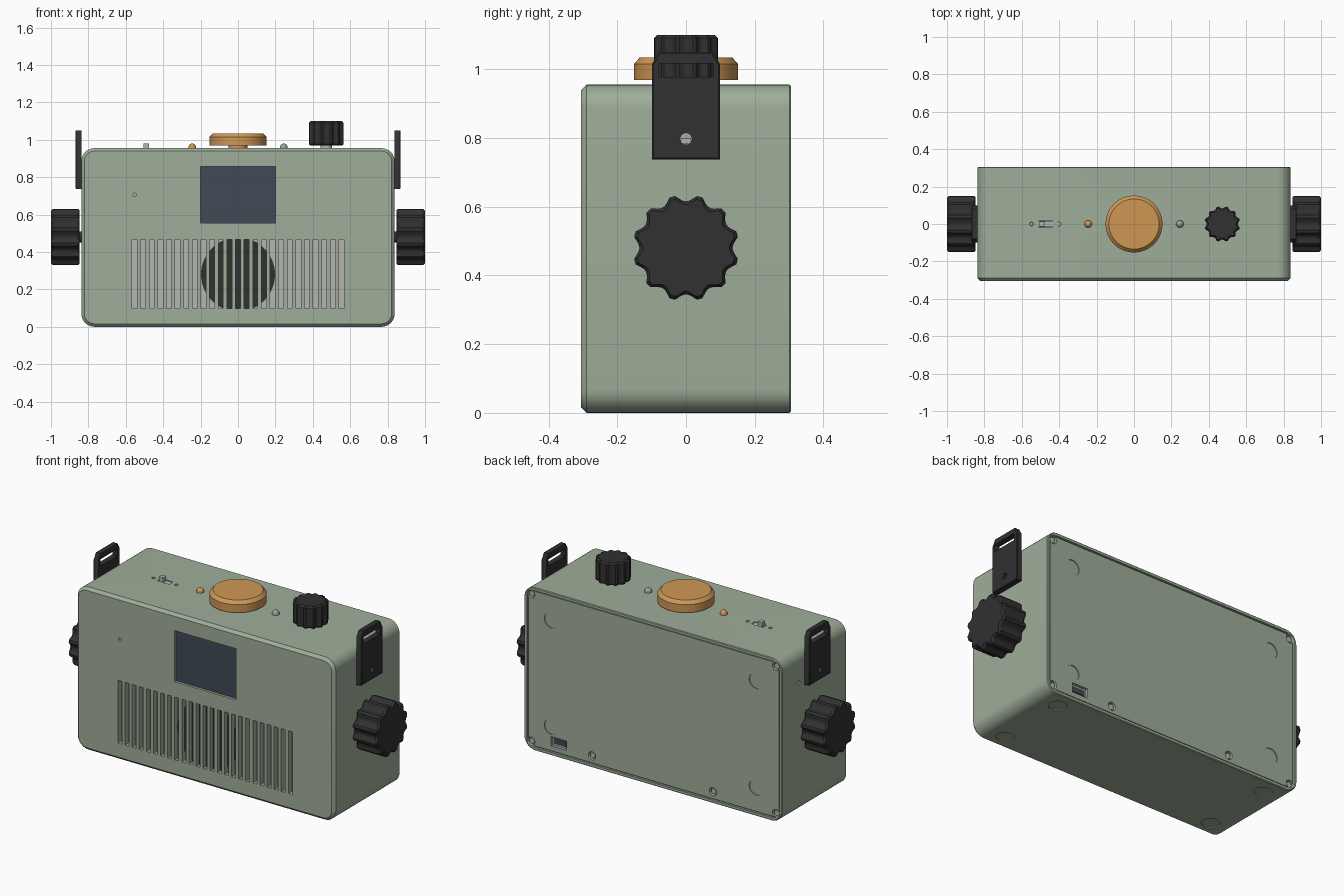
import bpy, bmesh, math
from mathutils import Vector

if "Cube" in bpy.data.objects:
    bpy.data.objects.remove(bpy.data.objects["Cube"])


def material(name, rgb):
    m = bpy.data.materials.new(name)
    m.use_nodes = True
    col = [(c / 255) ** 2.2 for c in rgb] + [1]
    m.diffuse_color = col
    m.node_tree.nodes["Principled BSDF"].inputs["Base Color"].default_value = col
    return m


GREEN = material("sage_green", (157, 172, 152))
BLACK = material("charcoal", (52, 52, 52))
ORANGE = material("orange", (206, 150, 86))
GREY = material("light_grey", (178, 179, 178))
SCREEN = material("dark_blue_glass", (66, 75, 87))
LENS = material("pale_lens", (150, 162, 150))


# Outline makers: each returns a function of inset
def rounded(w, h, r, steps=8):
    def outline(inset):
        rad = max(r - inset, 0.001)
        pts = []
        for k, (sx, sy) in enumerate(((1, 1), (-1, 1), (-1, -1), (1, -1))):
            for i in range(steps + 1):
                a = math.pi / 2 * (k + i / steps)
                pts.append((sx * (w / 2 - inset - rad) + rad * math.cos(a),
                            sy * (h / 2 - inset - rad) + rad * math.sin(a)))
        return pts
    return outline


def box(w, h):
    return lambda i: [(sx * (w / 2 - i), sy * (h / 2 - i))
                      for sx, sy in ((1, 1), (-1, 1), (-1, -1), (1, -1))]


def circle(r, n=32):
    return lambda i: [((r - i) * math.cos(math.tau * k / n),
                       (r - i) * math.sin(math.tau * k / n)) for k in range(n)]


def fluted(r, lobes=12, steps=10):
    def outline(inset):
        pts = []
        for k in range(lobes * steps):
            t = (k % steps) / steps - 0.5
            scoop = max(0, 1 - (t / 0.38) ** 2) * r * 0.12
            a = math.tau * (k / steps + 0.5) / lobes
            pts.append(((r - scoop - inset) * math.cos(a),
                        (r - scoop - inset) * math.sin(a)))
        return pts
    return outline


# Loft an outline along an axis through (position, inset) sections
def loft(bm, outline, sections, axis, u=0, v=0):
    place = {"x": lambda p, a, b: (p, a, b),
             "y": lambda p, a, b: (a, p, b),
             "z": lambda p, a, b: (a, b, p)}[axis]
    rings = [[bm.verts.new(place(pos, a + u, b + v)) for a, b in outline(inset)]
             for pos, inset in sections]
    faces = [bm.faces.new(rings[0]), bm.faces.new(rings[-1])]
    n = len(rings[0])
    for lo, hi in zip(rings, rings[1:]):
        for i in range(n):
            faces.append(bm.faces.new((lo[i], lo[(i + 1) % n], hi[(i + 1) % n], hi[i])))
    bmesh.ops.recalc_face_normals(bm, faces=faces)


def finish(name, bm, mat, smooth=True):
    me = bpy.data.meshes.new(name)
    bm.to_mesh(me)
    bm.free()
    me.materials.append(mat)
    ob = bpy.data.objects.new(name, me)
    bpy.context.collection.objects.link(ob)
    select(ob)
    if smooth:
        bpy.ops.object.shade_smooth_by_angle(angle=math.radians(30))
    return ob


def select(ob):
    bpy.ops.object.select_all(action="DESELECT")
    ob.select_set(True)
    bpy.context.view_layer.objects.active = ob


def part(name, mat, outline, sections, axis, u=0, v=0):
    bm = bmesh.new()
    loft(bm, outline, sections, axis, u, v)
    return finish(name, bm, mat)


def cut(ob, bm):
    cutter = finish("cutter", bm, ob.data.materials[0], False)
    cutter.hide_render = True
    select(ob)
    mod = ob.modifiers.new("cut", "BOOLEAN")
    mod.operation, mod.solver, mod.object = "DIFFERENCE", "EXACT", cutter
    bpy.ops.object.modifier_apply(modifier=mod.name)
    bpy.data.objects.remove(cutter)


W, H, F, B = 1.675, 0.955, -0.305, 0.305
MID = H / 2
screws = [(x, z) for x in (-0.795, 0.795) for z in (0.046, 0.909)]
screws += [(0.4, 0.065), (-0.385, 0.065)]

# Case with chamfered front and a grooved back lid
body = part("case", GREEN, rounded(W, H, 0.07),
            [(F, 0.016), (F + 0.016, 0), (B - 0.004, 0), (B, 0.004), (B, 0.018),
             (B - 0.012, 0.018), (B - 0.012, 0.024), (B - 0.005, 0.024)], "y", 0, MID)

# Openings in the case
cuts = bmesh.new()
for i in range(-12, 13):
    loft(cuts, box(0.026, 0.368), [(F - 0.1, 0), (F + 0.035, 0)], "y", i * 0.0461, 0.282)
loft(cuts, box(0.4, 0.3), [(F - 0.1, 0), (F + 0.02, 0)], "y", 0, 0.706)
loft(cuts, circle(0.01, 16), [(F - 0.1, 0), (F + 0.03, 0)], "y", -0.553, 0.706)
for x, z in screws:
    loft(cuts, circle(0.024, 24), [(B + 0.1, 0), (B - 0.025, 0)], "y", x, z)
for sx in (-1, 1):
    for z in (0.165, 0.79):
        loft(cuts, circle(0.045), [(B + 0.1, 0), (B - 0.01, 0)], "y", sx * 0.665, z)
    for y in (-0.21, 0.21):
        loft(cuts, circle(0.048), [(-0.1, 0), (0.006, 0)], "z", sx * 0.69, y)
loft(cuts, box(0.1, 0.055), [(B + 0.1, 0), (B - 0.04, 0)], "y", 0.615, 0.08)
loft(cuts, box(0.076, 0.036), [(H + 0.1, 0), (H - 0.015, 0)], "z", -0.473, 0)
for x in (-0.548, -0.4):
    loft(cuts, circle(0.01, 16), [(H + 0.1, 0), (H - 0.02, 0)], "z", x, 0)
loft(cuts, circle(0.009, 16), [(-1, 0), (-0.81, 0)], "x", 0.15, 0.77)
cut(body, cuts)
bpy.ops.object.shade_smooth_by_angle(angle=math.radians(30))

# Screen, grille backing and speaker
part("screen", SCREEN, box(0.4, 0.3), [(F + 0.015, 0), (F + 0.021, 0)], "y", 0, 0.706)
part("grille_backing", GREY, box(1.15, 0.38), [(F + 0.033, 0), (F + 0.04, 0)], "y", 0, 0.282)
part("speaker", BLACK, circle(0.198, 48), [(F + 0.027, 0), (F + 0.038, 0)], "y", 0, 0.28)

# Back screws and charging port
for x, z in screws:
    part("back_screw", GREY, circle(0.016, 20), [(B - 0.026, 0), (B - 0.012, 0)], "y", x, z)
part("port_shell", GREY, box(0.098, 0.053), [(B - 0.041, 0), (B - 0.02, 0)], "y", 0.615, 0.08)
part("port_opening", SCREEN, box(0.08, 0.032), [(B - 0.021, 0), (B - 0.016, 0)], "y", 0.615, 0.08)

# Large top button on its stem
part("button_stem", ORANGE, circle(0.05), [(H - 0.01, 0), (0.97, 0)], "z")
part("top_button", ORANGE, circle(0.152, 64), [(0.968, 0), (1.015, 0), (1.034, 0.018)], "z")

# Indicator lights
for name, x, mat in (("orange_light", -0.245, ORANGE), ("clear_light", 0.245, LENS)):
    dome = [(0.96 + 0.02 * math.sin(a), 0.02 * (1 - math.cos(a)))
            for a in (0, 0.35, 0.7, 1.05, 1.35)]
    part(name, mat, circle(0.02, 24), [(H - 0.01, 0)] + dome, "z", x)

# Slide switch
part("switch_plate", GREY, box(0.074, 0.034), [(H - 0.016, 0), (H - 0.004, 0)], "z", -0.473)
part("switch_lever", GREY, box(0.028, 0.028), [(H - 0.01, 0), (0.98, 0)], "z", -0.49)
for x in (-0.548, -0.4):
    part("switch_screw", GREY, circle(0.009, 16), [(H - 0.02, 0), (H - 0.008, 0)], "z", x)

# Fluted top knob
part("top_knob_stem", GREY, circle(0.03), [(H - 0.01, 0), (0.98, 0)], "z", 0.472)
part("top_knob", BLACK, fluted(0.095),
     [(0.97, 0.006), (0.976, 0), (1.09, 0), (1.1, 0.01)], "z", 0.472)


# Strap bracket outline with clipped top corners
def bracket(i):
    w, top = 0.099 - i, 1.05 - i
    return [(-w, 0.737 + i), (w, 0.737 + i), (w, top - 0.035),
            (w - 0.02, top), (-w + 0.02, top), (-w, top - 0.035)]


# Side knobs and strap brackets, one per side
for side, s in (("left", 1), ("right", -1)):
    part(side + "_knob_stem", BLACK, circle(0.03), [(s * 0.82, 0), (s * 0.86, 0)], "x", 0, 0.48)
    part(side + "_knob", BLACK, fluted(0.154),
         [(s * 0.848, 0.006), (s * 0.855, 0), (s * 0.988, 0), (s, 0.01)], "x", 0, 0.48)
    plate = part(side + "_strap_bracket", BLACK, bracket,
                 [(s * 0.8375, 0), (s * 0.866, 0), (s * 0.87, 0.004)], "x")
    holes = bmesh.new()
    loft(holes, box(0.156, 0.04), [(s * 0.8, 0), (s * 0.9, 0)], "x", 0, 0.997)
    loft(holes, circle(0.017, 24), [(s * 0.8, 0), (s * 0.9, 0)], "x", 0, 0.797)
    cut(plate, holes)
    part(side + "_bracket_bolt", GREY, box(0.03, 0.015),
         [(s * 0.835, 0), (s * 0.842, 0)], "x", 0, 0.791)
